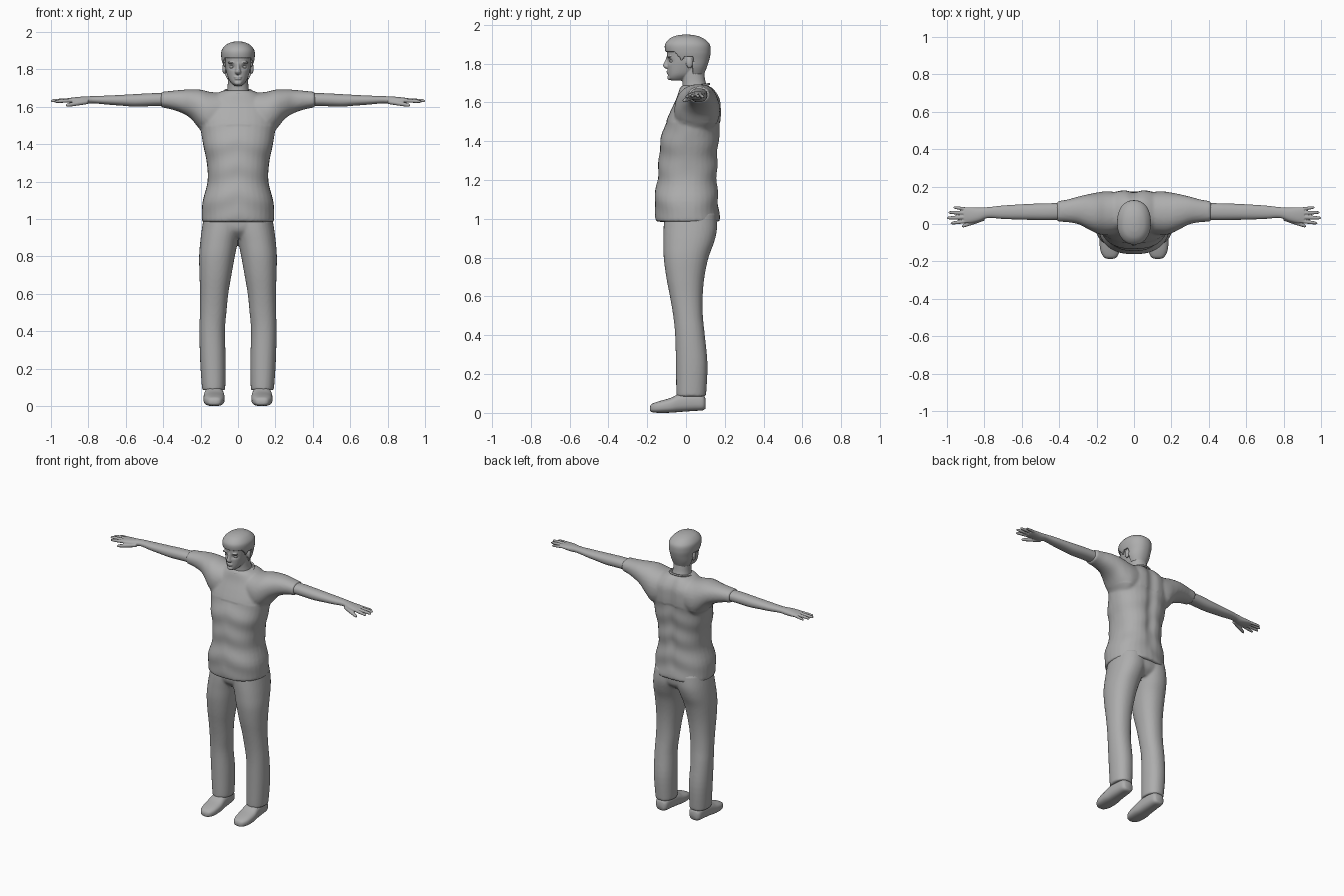
import bpy, bmesh, math
from mathutils import Matrix, Vector

grey = bpy.data.materials.new("plain grey")
grey.diffuse_color = (0.42, 0.42, 0.42, 1)


def smooth_rings(rings, k):
    # Catmull-Rom interpolation between the given cross-sections
    out = []
    for i in range(len(rings) - 1):
        p0, p1 = rings[max(i - 1, 0)], rings[i]
        p2, p3 = rings[i + 1], rings[min(i + 2, len(rings) - 1)]
        for s in range(k):
            t = s / k
            out.append([0.5 * (2 * b + (c - a) * t + (2 * a - 5 * b + 4 * c - d) * t * t
                               + (3 * b - a - 3 * c + d) * t ** 3)
                        for a, b, c, d in zip(p0, p1, p2, p3)])
    return out + [list(rings[-1])]


def loft(bm, axis, rings, power=2.2, side=1, k=4, n=32):
    # rings: (position along axis, min and max of each of the two other axes)
    loops = []
    for t, a0, a1, b0, b1 in smooth_rings(rings, k):
        loop = []
        for i in range(n):
            c, s = math.cos(2 * math.pi * i / n), math.sin(2 * math.pi * i / n)
            a = (a0 + a1) / 2 + (a1 - a0) / 2 * math.copysign(abs(c) ** (2 / power), c)
            b = (b0 + b1) / 2 + (b1 - b0) / 2 * math.copysign(abs(s) ** (2 / power), s)
            x, y, z = {'X': (t, a, b), 'Y': (a, t, b), 'Z': (a, b, t)}[axis]
            loop.append(bm.verts.new((x * side, y, z)))
        loops.append(loop)
    for l0, l1 in zip(loops, loops[1:]):
        for i in range(n):
            j = (i + 1) % n
            bm.faces.new((l0[i], l0[j], l1[j], l1[i]))
    bm.faces.new(loops[0])
    bm.faces.new(loops[-1])


def sym(rings):
    # rings symmetric in x: (z, half width, y front, y back)
    return [(z, -w, w, f, b) for z, w, f, b in rings]


def ball(bm, loc, size):
    m = Matrix.Translation(loc) @ Matrix.Diagonal((*size, 1))
    bmesh.ops.create_icosphere(bm, subdivisions=3, radius=1, matrix=m)


def finish(bm, name, voxel=0, shape=None, smooth=2, angle=50):
    bmesh.ops.recalc_face_normals(bm, faces=bm.faces)
    me = bpy.data.meshes.new(name)
    bm.to_mesh(me)
    bm.free()
    ob = bpy.data.objects.new(name, me)
    bpy.context.collection.objects.link(ob)
    bpy.ops.object.select_all(action='DESELECT')
    bpy.context.view_layer.objects.active = ob
    ob.select_set(True)
    if voxel:
        m = ob.modifiers.new("blend", 'REMESH')
        m.mode, m.voxel_size = 'VOXEL', voxel
        m = ob.modifiers.new("relax", 'SMOOTH')
        m.iterations, m.factor = smooth, 0.5
        bpy.ops.object.convert(target='MESH')
    if shape:
        for v in ob.data.vertices:
            v.co = shape(v.co.copy())
    ob.data.materials.clear()
    ob.data.materials.append(grey)
    bpy.ops.object.shade_smooth_by_angle(angle=math.radians(angle))
    return ob


def bump(d, w):
    return math.exp(-(d / w) ** 2)


# shirt: torso and two sleeves blended together
bm = bmesh.new()
loft(bm, 'Z', sym([
    (0.985, 0.188, -0.148, 0.168), (1.0, 0.194, -0.155, 0.172), (1.09, 0.19, -0.163, 0.168),
    (1.2, 0.163, -0.148, 0.165), (1.3, 0.167, -0.14, 0.167), (1.4, 0.187, -0.132, 0.172),
    (1.5, 0.202, -0.103, 0.182), (1.56, 0.2, -0.078, 0.184), (1.62, 0.175, -0.05, 0.178),
    (1.67, 0.115, -0.033, 0.148), (1.688, 0.075, -0.02, 0.12)]), 2.3)
for s in (1, -1):
    loft(bm, 'X', [
        (0.08, -0.05, 0.17, 1.46, 1.675), (0.15, -0.06, 0.175, 1.44, 1.68),
        (0.2, -0.05, 0.168, 1.475, 1.692), (0.25, -0.025, 0.158, 1.535, 1.693),
        (0.3, 0.0, 0.146, 1.567, 1.691), (0.36, 0.01, 0.13, 1.587, 1.685),
        (0.412, 0.012, 0.122, 1.597, 1.68)], 2.2, s)


def shirt_folds(c):
    if c.y > 0.09 and c.z > 1.05:    # hollow down the back
        c.y -= 0.014 * bump(c.x, 0.035) * min(1, (c.z - 1.05) / 0.2)
    if abs(c.x) < 0.24 and c.z < 1.5:    # soft creases at the waist
        c.y += 0.003 * math.sin(45 * c.z + 14 * abs(c.x)) * (1 if c.y > 0 else -1)
    return c


finish(bm, "shirt", 0.009, shirt_folds, 3)

# collar
bpy.ops.mesh.primitive_torus_add(major_radius=0.074, minor_radius=0.006, major_segments=48,
                                 minor_segments=10, location=(0, 0.046, 1.682), rotation=(0.17, 0, 0))
collar = bpy.context.object
collar.name = "collar"
collar.data.materials.append(grey)
bpy.ops.object.shade_smooth()

# trousers
bm = bmesh.new()
loft(bm, 'Z', sym([(0.9, 0.09, -0.07, 0.11), (0.94, 0.17, -0.108, 0.15),
                   (1.0, 0.182, -0.115, 0.158), (1.05, 0.178, -0.11, 0.155)]))
for s in (1, -1):
    loft(bm, 'Z', [
        (0.085, 0.074, 0.188, -0.046, 0.1), (0.1, 0.068, 0.193, -0.05, 0.104),
        (0.25, 0.066, 0.203, -0.052, 0.111), (0.4, 0.07, 0.206, -0.056, 0.097),
        (0.5, 0.062, 0.204, -0.066, 0.087), (0.6, 0.052, 0.203, -0.083, 0.086),
        (0.7, 0.035, 0.206, -0.102, 0.095), (0.8, 0.017, 0.208, -0.115, 0.116),
        (0.88, 0.0, 0.202, -0.117, 0.145), (0.95, -0.02, 0.193, -0.116, 0.16),
        (1.03, -0.03, 0.18, -0.11, 0.155)], 2.2, s)
finish(bm, "trousers", 0.008, None, 3)

for s, word in ((1, "left"), (-1, "right")):
    # shoe
    bm = bmesh.new()
    loft(bm, 'Y', [
        (-0.186, 0.112, 0.142, 0.012, 0.03), (-0.176, 0.092, 0.162, 0.004, 0.046),
        (-0.14, 0.076, 0.18, 0.0, 0.06), (-0.08, 0.071, 0.185, 0.001, 0.077),
        (-0.03, 0.075, 0.181, 0.005, 0.1), (0.04, 0.08, 0.176, 0.01, 0.105),
        (0.085, 0.086, 0.17, 0.013, 0.095), (0.1, 0.1, 0.155, 0.022, 0.075)], 2.7, s)
    finish(bm, word + " shoe")

    # bare arm, palm, fingers and thumb
    bm = bmesh.new()
    loft(bm, 'X', [
        (0.36, 0.024, 0.112, 1.605, 1.672), (0.45, 0.021, 0.111, 1.604, 1.673),
        (0.55, 0.022, 0.108, 1.601, 1.668), (0.62, 0.024, 0.104, 1.606, 1.664),
        (0.7, 0.027, 0.099, 1.612, 1.66), (0.78, 0.032, 0.09, 1.619, 1.657),
        (0.83, 0.014, 0.088, 1.613, 1.655), (0.88, 0.005, 0.09, 1.618, 1.65),
        (0.91, 0.008, 0.088, 1.624, 1.646)], 2.2, s)
    # each digit: start x, y, z, end x, y, z, radius
    for x0, y0, z0, x1, y1, z1, r in (
            (0.88, 0.017, 1.635, 0.98, 0.004, 1.628, 0.0095),
            (0.88, 0.037, 1.637, 1.0, 0.032, 1.632, 0.0098),
            (0.88, 0.058, 1.637, 0.992, 0.062, 1.632, 0.0095),
            (0.88, 0.078, 1.635, 0.966, 0.089, 1.628, 0.0085),
            (0.8, 0.03, 1.628, 0.92, -0.012, 1.608, 0.0115)):
        rings = []
        for t, q in ((0, 1.1), (0.5, 1.05), (0.85, 0.9), (0.96, 0.65), (1, 0.3)):
            y, z = y0 + (y1 - y0) * t, z0 + (z1 - z0) * t
            rings.append((x0 + (x1 - x0) * t, y - r * q, y + r * q, z - r * q, z + r * q))
        loft(bm, 'X', rings, 2, s, 3, 14)
    finish(bm, word + " arm", 0.0035, None, 2)

# head and neck with nose, brows, lips and ears
bm = bmesh.new()
loft(bm, 'Z', sym([
    (1.712, 0.018, -0.075, -0.02), (1.725, 0.034, -0.089, 0.01), (1.75, 0.051, -0.093, 0.05),
    (1.8, 0.066, -0.096, 0.09), (1.84, 0.072, -0.098, 0.11), (1.88, 0.076, -0.097, 0.115),
    (1.92, 0.063, -0.075, 0.092), (1.938, 0.03, -0.035, 0.05)]), 2.3)
loft(bm, 'Z', sym([(1.63, 0.068, -0.02, 0.115), (1.68, 0.06, -0.018, 0.108),
                   (1.72, 0.055, -0.02, 0.098), (1.79, 0.054, -0.03, 0.09)]))
loft(bm, 'Z', sym([(1.774, 0.011, -0.106, -0.08), (1.785, 0.017, -0.117, -0.08),
                   (1.797, 0.013, -0.117, -0.08), (1.82, 0.009, -0.106, -0.08),
                   (1.838, 0.009, -0.1, -0.08)]), 2, 1, 4, 16)
ball(bm, (0, -0.092, 1.759), (0.022, 0.009, 0.005))
ball(bm, (0, -0.091, 1.75), (0.019, 0.009, 0.006))
ball(bm, (0, -0.085, 1.728), (0.02, 0.012, 0.013))
for s in (1, -1):
    ball(bm, (s * 0.034, -0.087, 1.836), (0.022, 0.012, 0.006))
    ball(bm, (s * 0.073, 0.018, 1.805), (0.011, 0.017, 0.03))


def eye_sockets(c):
    if c.y < -0.04:
        c.y += 0.011 * bump(abs(c.x) - 0.033, 0.016) * bump(c.z - 1.813, 0.012)
    return c


finish(bm, "head", 0.0035, eye_sockets, 2)

# eyes
bm = bmesh.new()
for s in (1, -1):
    ball(bm, (s * 0.033, -0.073, 1.813), (0.014, 0.012, 0.008))
finish(bm, "eyes")

# hair: a cap cut off along the hairline
bm = bmesh.new()
loft(bm, 'Z', sym([
    (1.735, 0.052, -0.03, 0.088), (1.78, 0.072, -0.06, 0.107), (1.82, 0.081, -0.09, 0.12),
    (1.86, 0.089, -0.106, 0.127), (1.9, 0.088, -0.108, 0.122), (1.93, 0.066, -0.083, 0.09),
    (1.945, 0.036, -0.047, 0.05), (1.95, 0.008, -0.01, 0.012)]), 2.2, 1, 8, 64)


def hairline(y):
    if y < -0.06:
        return 1.858
    if y < -0.015:
        return 1.858 - 0.05 * (y + 0.06) / 0.045
    return 1.835 if y < 0.035 else 1.745


low = [f for f in bm.faces if f.calc_center_median().z < hairline(f.calc_center_median().y)]
bmesh.ops.delete(bm, geom=low, context='FACES')
bmesh.ops.recalc_face_normals(bm, faces=bm.faces)
bmesh.ops.solidify(bm, geom=bm.faces[:], thickness=0.012)
finish(bm, "hair", 0.0035, None, 3)
